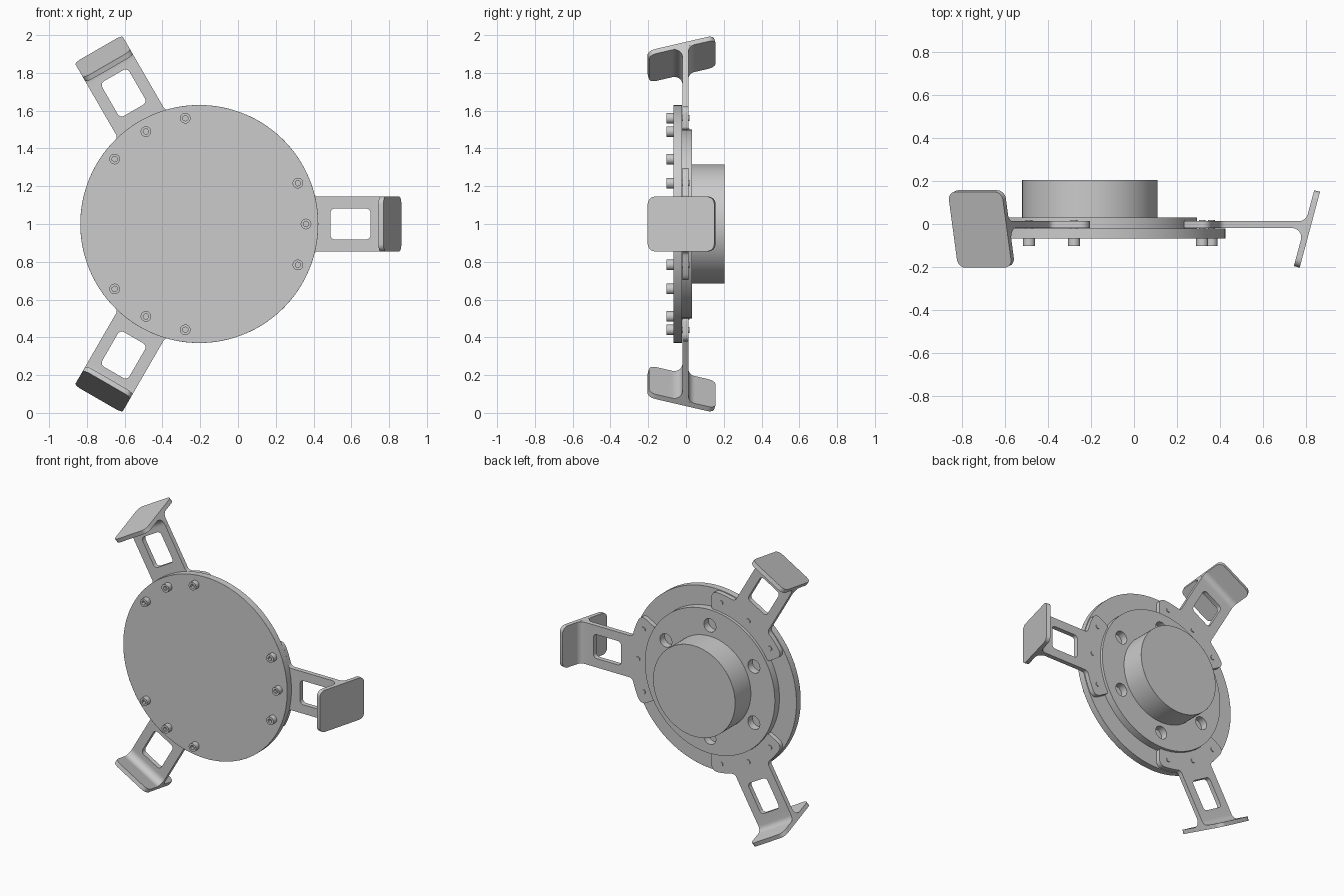
import bpy, bmesh
from math import sin, cos, tan, pi, radians, sqrt
from mathutils import Matrix, Vector

if "Cube" in bpy.data.objects:
    bpy.data.objects.remove(bpy.data.objects["Cube"])

CENTRE = Matrix.Translation((-0.205, 0, 1.0))
FACE = Matrix.Rotation(pi / 2, 4, 'X')            # profile (x, y) -> world (x, z)
EDGE = Matrix(((0, 0, 1, 0), (1, 0, 0, 0), (0, 1, 0, 0), (0, 0, 0, 1)))  # profile -> (y, z)
R_DISC, R_FLANGE, R_PAD, R_SCREW = 0.63, 0.5, 0.625, 0.565
ARM_W, ARM_Y0, ARM_Y1 = 0.145, -0.019, 0.013


def circle(r, n=96, cx=0, cy=0):
    return [(cx + r * cos(2 * pi * i / n), cy + r * sin(2 * pi * i / n)) for i in range(n)]


def polar(r, deg):
    return r * cos(radians(deg)), r * sin(radians(deg))


def rounded(points, steps=6):
    """Closed outline from (x, y, fillet radius) corners."""
    out = []
    for i, (x, y, r) in enumerate(points):
        p = Vector((x, y))
        if r == 0:
            out.append((x, y))
            continue
        a = (Vector(points[i - 1][:2]) - p).normalized()
        b = (Vector(points[(i + 1) % len(points)][:2]) - p).normalized()
        half = a.angle(b) / 2
        c = p + (a + b).normalized() * (r / sin(half))
        va, vb = p + a * (r / tan(half)) - c, p + b * (r / tan(half)) - c
        for k in range(steps + 1):
            t = k / steps
            w = pi - 2 * half
            v = (va * sin((1 - t) * w) + vb * sin(t * w)) / sin(w)
            out.append(tuple(c + v))
    return out


def rect(x0, x1, y0, y1, r):
    return rounded([(x0, y0, r), (x1, y0, r), (x1, y1, r), (x0, y1, r)])


def slab(name, loops, lo, hi, orient, bevel=0):
    """Extrude an outline (with holes) between two heights."""
    cu = bpy.data.curves.new(name, 'CURVE')
    cu.dimensions, cu.fill_mode, cu.extrude = '2D', 'BOTH', (hi - lo) / 2
    for loop in loops:
        s = cu.splines.new('POLY')
        s.points.add(len(loop) - 1)
        for pt, (x, y) in zip(s.points, loop):
            pt.co = (x, y, 0, 1)
        s.use_cyclic_u = True
    ob = bpy.data.objects.new(name, cu)
    bpy.context.collection.objects.link(ob)
    bpy.ops.object.select_all(action='DESELECT')
    ob.select_set(True)
    bpy.context.view_layer.objects.active = ob
    bpy.ops.object.convert(target='MESH')
    ob = bpy.context.view_layer.objects.active
    bm = bmesh.new()
    bm.from_mesh(ob.data)
    bmesh.ops.remove_doubles(bm, verts=bm.verts, dist=1e-5)
    bmesh.ops.recalc_face_normals(bm, faces=bm.faces)
    bm.to_mesh(ob.data)
    bm.free()
    ob.data.transform(orient @ Matrix.Translation((0, 0, (lo + hi) / 2)))
    ob.matrix_world = CENTRE
    bpy.ops.object.shade_smooth_by_angle(angle=radians(30))
    if bevel:
        m = ob.modifiers.new('Bevel', 'BEVEL')
        m.width, m.segments, m.limit_method, m.angle_limit = bevel, 2, 'ANGLE', radians(40)
    return ob


def plate(name, loops, y0, y1, bevel=0):
    return slab(name, loops, -y1, -y0, FACE, bevel)


def repeat(ob, angles):
    """Place linked copies around the hub axis."""
    for i, a in enumerate(angles):
        c = ob if i == 0 else ob.copy()
        if i:
            bpy.context.collection.objects.link(c)
        c.matrix_world = CENTRE @ Matrix.Rotation(radians(-a), 4, 'Y')


# Front disc, drilled flange and rear boss
plate('front_disc', [circle(R_DISC, 128)], -0.067, -0.02, 0.005)
holes = [circle(0.046, 32, *polar(0.39, 30 + 60 * k)) for k in range(6)]
plate('hub_flange', [circle(R_FLANGE - 0.001, 128)] + holes, -0.021, 0.031)
plate('rear_boss', [circle(0.315)], 0.03, 0.204, 0.005)

# Arm: curved mounting pad, straight bar and window
END = 0.925
side = [(END, ARM_W, 0), (sqrt(R_PAD**2 - ARM_W**2), ARM_W, 0.03)]
side += [(*polar(R_PAD, a), 0) for a in (17.5, 20, 22.5, 25)]
side += [(*polar(R_PAD, 30), 0.04), (*polar(R_FLANGE, 30), 0.015)]
inner = [(*polar(R_FLANGE, a), 0) for a in range(27, -28, -3)]
mirror = [(x, -y, r) for x, y, r in reversed(side)]
arm = plate('arm', [rounded(side + inner + mirror), rect(0.695, 0.907, -0.083, 0.083, 0.025)],
            ARM_Y0, ARM_Y1)

# Tilted end plate
TILT, PX, PY, THICK, LEN = radians(15), 1.009, -0.023, 0.028, 0.365
place = Matrix.Translation((PX, PY, 0)) @ Matrix.Rotation(-TILT, 4, 'Z') @ EDGE
grip = slab('grip_plate', [rect(-LEN / 2, LEN / 2, -ARM_W, ARM_W, 0.04)],
            -THICK / 2, THICK / 2, place)


# Filleted neck joining the arm to the end plate
def face_x(y, depth=0.0):
    return PX + (y - PY) * tan(TILT) - (THICK / 2 - depth) / cos(TILT)


lo, hi = ARM_Y0 - 0.075, ARM_Y1 + 0.06
neck_profile = rounded([
    (END, ARM_Y0, 0), (face_x(ARM_Y0), ARM_Y0, 0.043), (face_x(lo), lo, 0),
    (face_x(lo, 0.005), lo, 0), (face_x(hi, 0.005), hi, 0), (face_x(hi), hi, 0),
    (face_x(ARM_Y1), ARM_Y1, 0.043), (END, ARM_Y1, 0)], 8)
neck = slab('arm_neck', [neck_profile], -ARM_W + 0.0003, ARM_W - 0.0003, Matrix())

for part in (arm, grip, neck):
    repeat(part, (0, 120, 240))

# Socket-head screws, three per arm
screw_angles = [a + d for a in (0, 120, 240) for d in (-22.5, 0, 22.5)]
head = plate('screw_head', [circle(0.028, 32, R_SCREW), circle(0.015, 6, R_SCREW)], -0.103, -0.066)
shank = plate('screw_shank', [circle(0.016, 24, R_SCREW)], -0.08, 0.019)
for part in (head, shank):
    repeat(part, screw_angles)
